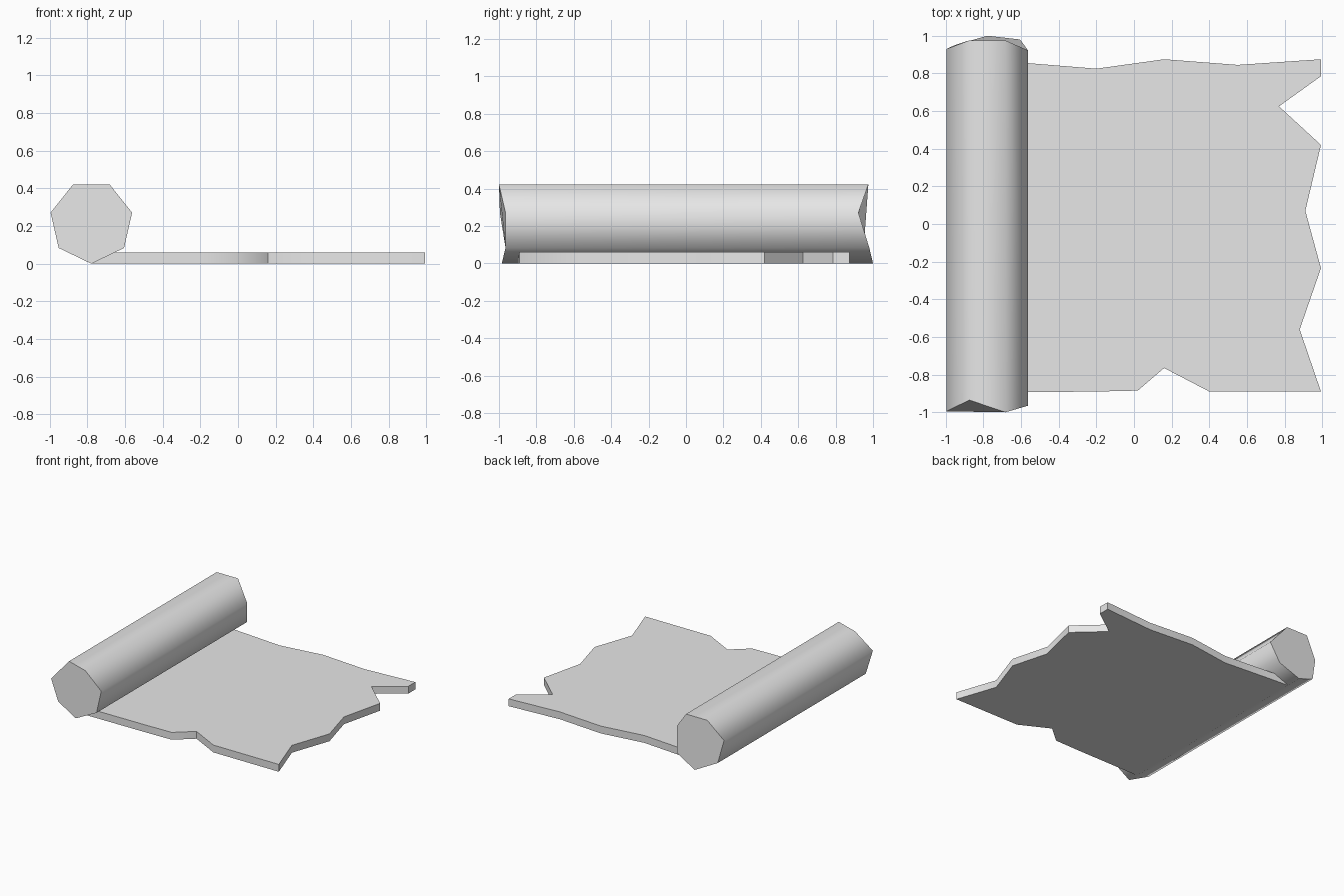
import bpy
import bmesh
from math import cos, sin, pi, radians

cube = bpy.data.objects.get("Cube")
if cube:
    bpy.data.objects.remove(cube, do_unlink=True)

# Single plain grey for the whole scroll
grey = bpy.data.materials.new("paper_grey")
grey.use_nodes = True
colour = (0.8, 0.8, 0.8, 1)
grey.diffuse_color = colour
grey.node_tree.nodes["Principled BSDF"].inputs["Base Color"].default_value = colour


def prism(name, lower, upper, smooth_angle):
    """Solid between two matching rings of points."""
    bm = bmesh.new()
    a = [bm.verts.new(p) for p in lower]
    b = [bm.verts.new(p) for p in upper]
    bm.faces.new(a)
    bm.faces.new(b)
    for i in range(len(a)):
        j = (i + 1) % len(a)
        bm.faces.new((a[i], a[j], b[j], b[i]))
    bmesh.ops.recalc_face_normals(bm, faces=bm.faces)
    mesh = bpy.data.meshes.new(name)
    bm.to_mesh(mesh)
    bm.free()
    mesh.materials.append(grey)
    obj = bpy.data.objects.new(name, mesh)
    bpy.context.collection.objects.link(obj)
    bpy.ops.object.select_all(action="DESELECT")
    obj.select_set(True)
    bpy.context.view_layer.objects.active = obj
    bpy.ops.object.shade_smooth_by_angle(angle=radians(smooth_angle))
    return obj


# Flat sheet with torn edges
outline = [
    (-0.78, -0.895), (-0.2, -0.89), (0.02, -0.885), (0.16, -0.765),
    (0.4, -0.89), (0.993, -0.89), (0.88, -0.56), (0.993, -0.235),
    (0.91, 0.07), (0.993, 0.42), (0.77, 0.625), (0.993, 0.785),
    (0.993, 0.875), (0.55, 0.845), (0.16, 0.875), (-0.2, 0.825),
    (-0.57, 0.855), (-0.78, 0.87),
]
thickness = 0.06
prism("sheet", [(x, y, 0) for x, y in outline],
      [(x, y, thickness) for x, y in outline], 40)

# Seven-sided roll with ragged ends, starting from its bottom corner
radius, centre_x = 0.222, -0.779
front_ends = [-0.985, -0.965, -0.965, -1.0, -0.935, -0.995, -0.965]
back_ends = [1.0, 0.98, 0.922, 0.975, 0.975, 0.93, 0.95]


def roll_ring(ends):
    ring = []
    for i, y in enumerate(ends):
        a = -pi / 2 + i * 2 * pi / len(ends)
        ring.append((centre_x + radius * cos(a), y, radius + radius * sin(a)))
    return ring


prism("roll", roll_ring(front_ends), roll_ring(back_ends), 60)
